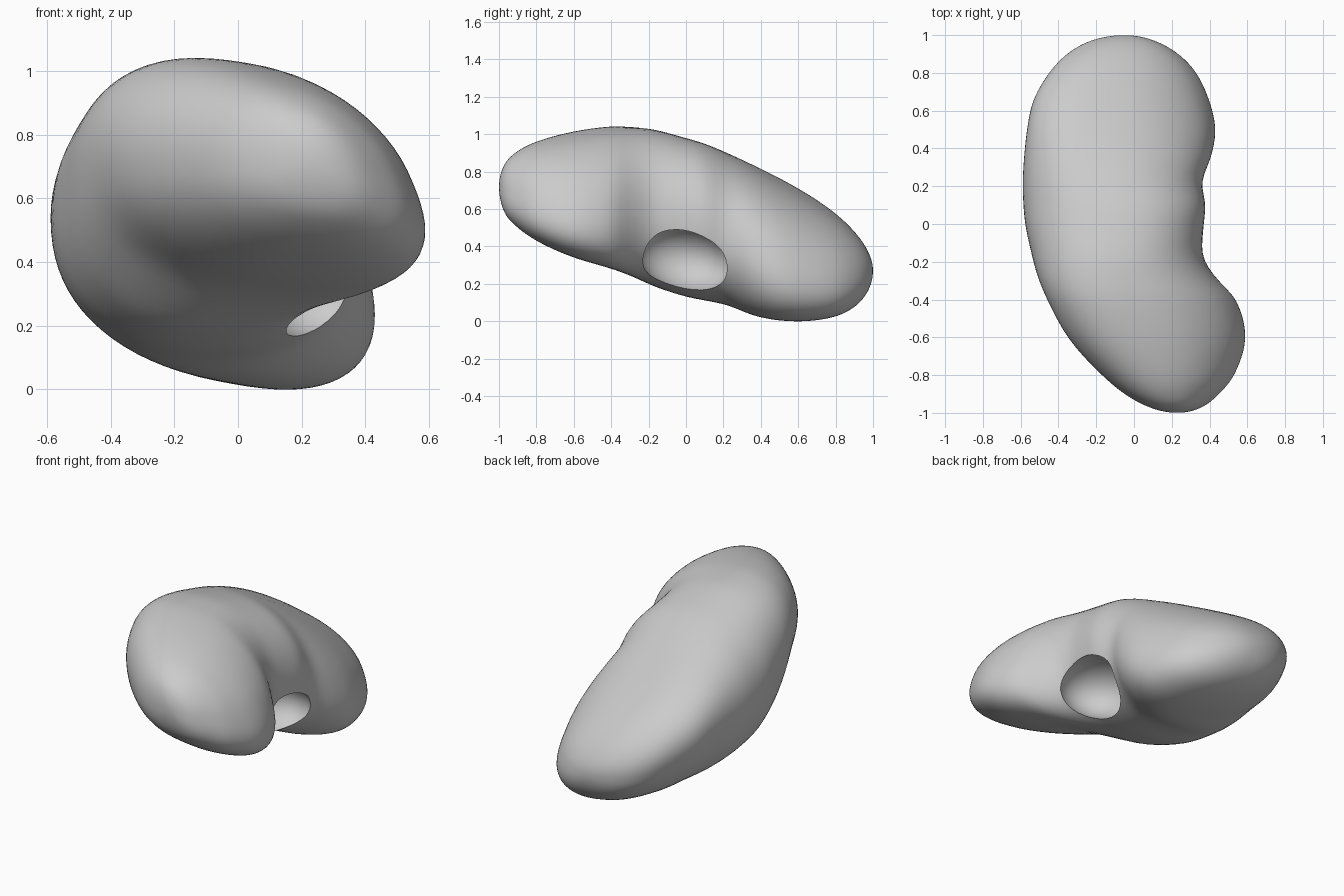
import bpy, bmesh, math

if "Cube" in bpy.data.objects:
    bpy.data.objects.remove(bpy.data.objects["Cube"])

# Cross-sections along y: y, x min, x max, z min, z max, slant
SECTIONS = [
    (-1.00, 0.23, 0.23, 0.72, 0.72, 0.40),
    (-0.97, 0.08, 0.36, 0.58, 0.84, 0.42),
    (-0.90, -0.05, 0.45, 0.50, 0.91, 0.46),
    (-0.80, -0.17, 0.53, 0.43, 0.96, 0.50),
    (-0.60, -0.35, 0.59, 0.34, 1.015, 0.50),
    (-0.40, -0.46, 0.54, 0.28, 1.042, 0.42),
    (-0.28, -0.51, 0.43, 0.235, 1.038, 0.26),
    (-0.17, -0.54, 0.365, 0.185, 1.025, 0.12),
    (0.00, -0.577, 0.37, 0.13, 0.98, 0.05),
    (0.10, -0.586, 0.38, 0.11, 0.95, 0.05),
    (0.22, -0.59, 0.36, 0.085, 0.90, 0.12),
    (0.36, -0.582, 0.41, 0.03, 0.835, 0.27),
    (0.50, -0.567, 0.432, 0.003, 0.765, 0.38),
    (0.65, -0.535, 0.40, 0.00, 0.68, 0.42),
    (0.80, -0.45, 0.33, 0.025, 0.575, 0.43),
    (0.90, -0.355, 0.235, 0.075, 0.48, 0.40),
    (0.97, -0.23, 0.11, 0.155, 0.38, 0.35),
    (1.00, -0.05, -0.05, 0.27, 0.27, 0.35),
]
KEYS = [math.acos(-s[0]) for s in SECTIONS]
RINGS, SIDES = 80, 72


def section_at(u):
    """Smoothly interpolate the section table at angle u (y = -cos u)."""
    last = len(KEYS) - 1
    i = max(k for k in range(last) if KEYS[k] <= u + 1e-9)
    h = KEYS[i + 1] - KEYS[i]
    t = (u - KEYS[i]) / h

    def slope(k, c):
        a, b = max(k - 1, 0), min(k + 1, last)
        return (SECTIONS[b][c] - SECTIONS[a][c]) / (KEYS[b] - KEYS[a])

    return [(2*t**3 - 3*t*t + 1) * SECTIONS[i][c] + (t**3 - 2*t*t + t) * h * slope(i, c)
            + (3*t*t - 2*t**3) * SECTIONS[i + 1][c] + (t**3 - t*t) * h * slope(i + 1, c)
            for c in range(1, 6)]


def rounded(v, power=0.92):
    return math.copysign(abs(v) ** power, v)


# Bean-shaped body lofted from slanted ovals; the front end slants mostly on its right half
bm = bmesh.new()
rings = []
for r in range(1, RINGS):
    u = math.pi * r / RINGS
    y = -math.cos(u)
    x0, x1, z0, z1, slant = section_at(u)
    left_share = min(1.0, 0.15 + 0.5 * (y + 1))
    ring = []
    for k in range(SIDES):
        a = 2 * math.pi * k / SIDES
        c = math.cos(a)
        share = (1 + left_share) / 2 + (1 - left_share) / 2 * c
        power = 0.93 - 0.08 * math.sin(u) ** 2
        x = (x0 + x1) / 2 + (x1 - x0) / 2 * rounded(c, power)
        z = (z0 + z1) / 2 + (z1 - z0) / 2 * rounded(math.sin(a - math.asin(slant) * share))
        ring.append(bm.verts.new((x, y, z)))
    rings.append(ring)
for a, b in zip(rings, rings[1:]):
    for k in range(SIDES):
        n = (k + 1) % SIDES
        bm.faces.new((a[k], a[n], b[n], b[k]))
for ring, s in ((rings[0], SECTIONS[0]), (rings[-1], SECTIONS[-1])):
    tip = bm.verts.new((s[1], s[0], s[3]))
    for k in range(SIDES):
        bm.faces.new((ring[k], ring[(k + 1) % SIDES], tip))
for _ in range(4):
    bmesh.ops.smooth_vert(bm, verts=bm.verts, factor=0.3,
                          use_axis_x=True, use_axis_y=True, use_axis_z=True)
bmesh.ops.recalc_face_normals(bm, faces=bm.faces)
mesh = bpy.data.meshes.new("bean_body")
bm.to_mesh(mesh)
bm.free()
body = bpy.data.objects.new("bean_body", mesh)
bpy.context.collection.objects.link(body)

# Hollow in the notch on the right side
bpy.ops.mesh.primitive_uv_sphere_add(segments=40, ring_count=24, radius=1,
                                     location=(0.25, -0.005, 0.335),
                                     rotation=(math.radians(-14), 0, 0))
cutter = bpy.context.object
cutter.name = "hollow_cutter"
cutter.scale = (0.22, 0.25, 0.175)
cutter.hide_render = True

cut = body.modifiers.new("hollow", 'BOOLEAN')
cut.operation = 'DIFFERENCE'
cut.solver = 'EXACT'
cut.object = cutter
bpy.context.view_layer.objects.active = body
bpy.ops.object.modifier_apply(modifier=cut.name)
bpy.data.objects.remove(cutter, do_unlink=True)

# Smooth shading with a crisp rim around the hollow
bpy.ops.object.select_all(action='DESELECT')
body.select_set(True)
bpy.context.view_layer.objects.active = body
bpy.ops.object.shade_smooth_by_angle(angle=math.radians(40))
